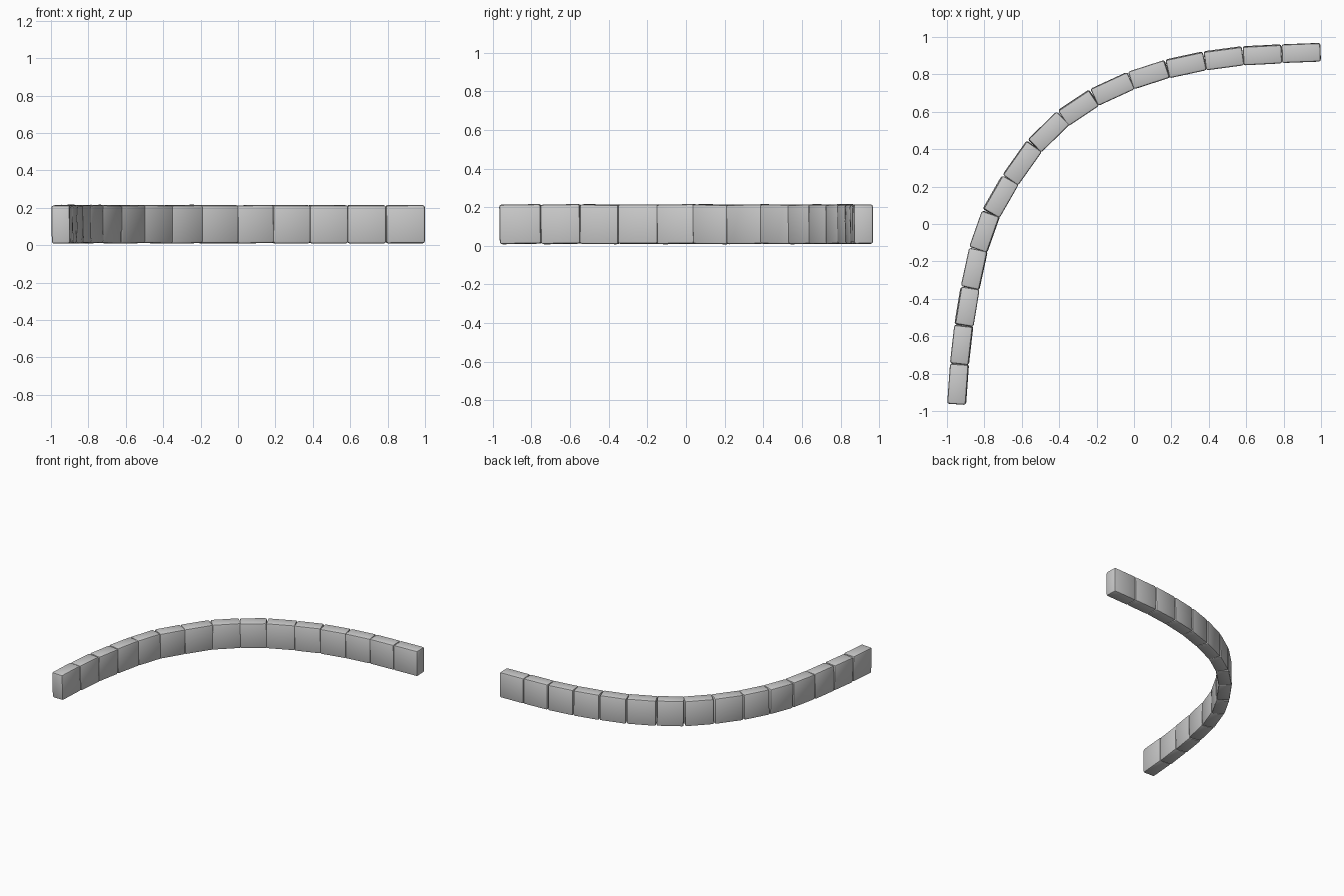
import bpy, bmesh, math, random
from mathutils import Vector, Matrix, Euler

if "Cube" in bpy.data.objects:
    bpy.data.objects.remove(bpy.data.objects["Cube"])

random.seed(4)

# Joints between the stones along the curved centre line, seen from above
JOINTS = [(-0.948, -0.963), (-0.933, -0.748), (-0.910, -0.543), (-0.876, -0.343),
          (-0.832, -0.137), (-0.765, 0.056), (-0.661, 0.235), (-0.533, 0.417),
          (-0.379, 0.566), (-0.213, 0.676), (-0.016, 0.768), (0.178, 0.829),
          (0.378, 0.873), (0.583, 0.899), (0.790, 0.910), (0.998, 0.919)]
WIDTH, HEIGHT, MID_Z, BEVEL = 0.099, 0.204, 0.112, 0.011


def curb_stone(index, a, b):
    """One bevelled kerb block laid between two joints with a slight wobble."""
    a, b = Vector((*a, 0)), Vector((*b, 0))
    d = b - a
    bm = bmesh.new()
    bmesh.ops.create_cube(bm, size=1.0)
    bmesh.ops.scale(bm, vec=(d.length - 0.001, WIDTH, HEIGHT), verts=bm.verts)
    bmesh.ops.bevel(bm, geom=list(bm.edges), offset=BEVEL, segments=2,
                    profile=0.5, affect='EDGES')
    name = f"curb_stone_{index:02d}"
    mesh = bpy.data.meshes.new(name)
    bm.to_mesh(mesh)
    bm.free()
    obj = bpy.data.objects.new(name, mesh)
    bpy.context.collection.objects.link(obj)
    wobble = Euler([math.radians(random.uniform(-r, r)) for r in (1.5, 1.2, 0.5)])
    yaw = Matrix.Rotation(math.atan2(d.y, d.x), 4, 'Z')
    centre = (a + b) / 2 + Vector((0, 0, MID_Z))
    obj.matrix_world = Matrix.Translation(centre) @ yaw @ wobble.to_matrix().to_4x4()
    return obj


# Curved row of stones
stones = [curb_stone(i, a, b) for i, (a, b) in enumerate(zip(JOINTS, JOINTS[1:]))]

# Soft bevels with crisp block faces
bpy.ops.object.select_all(action='DESELECT')
for s in stones:
    s.select_set(True)
bpy.context.view_layer.objects.active = stones[0]
bpy.ops.object.shade_smooth_by_angle(angle=math.radians(30))
